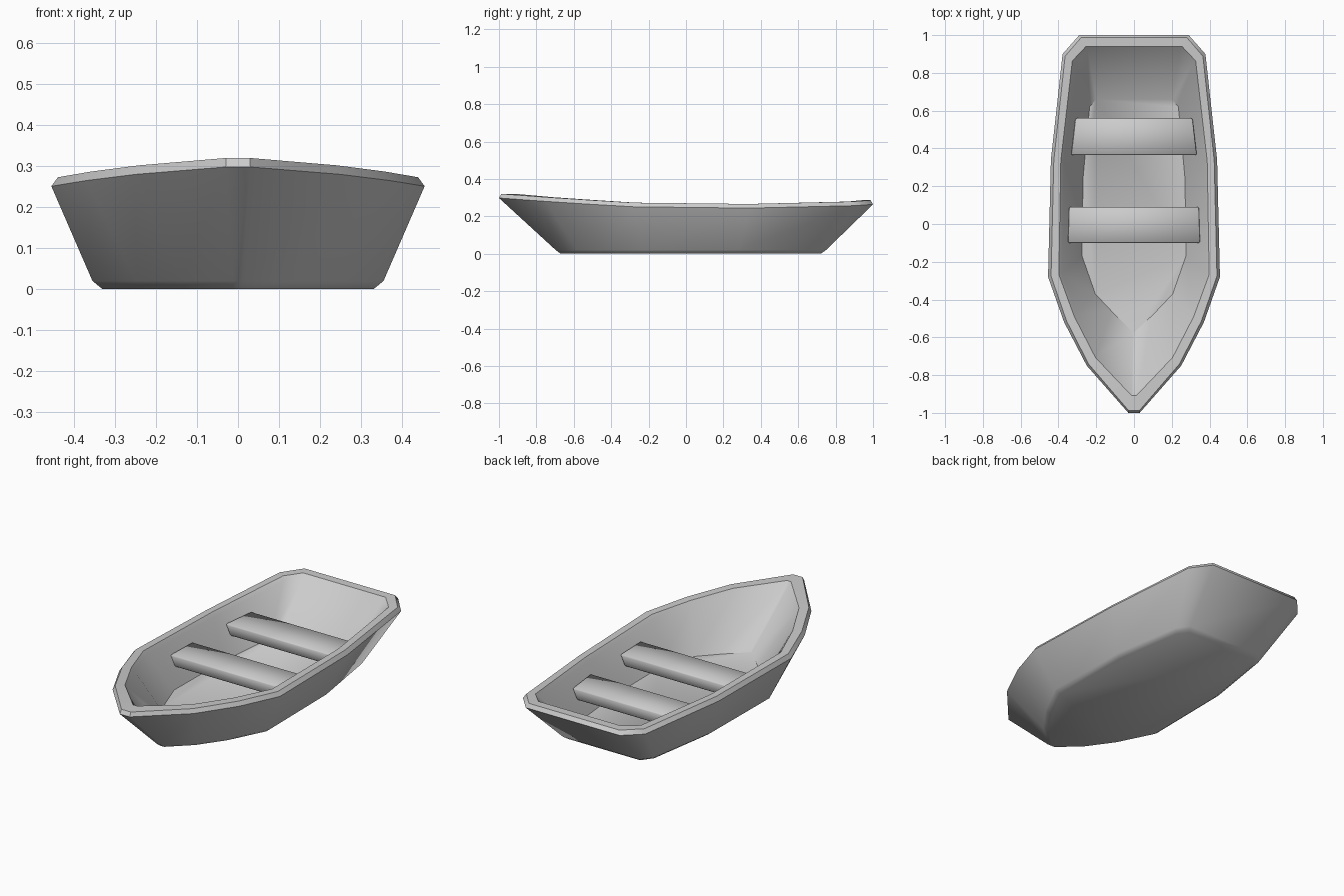
import bpy
import bmesh

if "Cube" in bpy.data.objects:
    bpy.data.objects.remove(bpy.data.objects["Cube"])


def make_object(name, bm, angle):
    bmesh.ops.recalc_face_normals(bm, faces=bm.faces)
    mesh = bpy.data.meshes.new(name)
    bm.to_mesh(mesh)
    bm.free()
    obj = bpy.data.objects.new(name, mesh)
    bpy.context.collection.objects.link(obj)
    bpy.ops.object.select_all(action='DESELECT')
    obj.select_set(True)
    bpy.context.view_layer.objects.active = obj
    bpy.ops.object.shade_smooth_by_angle(angle=angle)
    return obj


# Half outlines, bow to stern (x, y)
RIM = [(0.03, -1.0), (0.25, -0.75), (0.37, -0.52), (0.455, -0.28),
       (0.44, 0.34), (0.378, 0.90), (0.29, 1.0)]
INNER = [(0.012, -0.90), (0.20, -0.70), (0.31, -0.485), (0.39, -0.265),
         (0.38, 0.33), (0.32, 0.855), (0.25, 0.93)]
FLOOR = [(0.004, -0.575), (0.12, -0.46), (0.205, -0.37), (0.275, -0.17),
         (0.27, 0.24), (0.235, 0.62), (0.20, 0.66)]
BOTTOM = [(0.012, -0.67), (0.13, -0.56), (0.23, -0.42), (0.33, -0.22),
          (0.325, 0.27), (0.265, 0.66), (0.22, 0.72)]
SHEER = [0.32, 0.302, 0.287, 0.273, 0.266, 0.279, 0.286]


def ring(outline, z, sx=1.0, sy=1.0, sheer=False):
    half = [(x * sx, y * sy, z + (SHEER[i] if sheer else 0))
            for i, (x, y) in enumerate(outline)]
    return half + [(-x, y, h) for x, y, h in reversed(half)]


# Hull: outer skin, chamfered rim, inner skin and floor
rings = [
    ring(BOTTOM, 0.0),
    ring(BOTTOM, 0.02, 1.075, 1.04),
    ring(RIM, -0.022, sheer=True),
    ring(RIM, 0.0, 0.965, 0.987, sheer=True),
    ring(INNER, 0.0, 1.02, 1.01, sheer=True),
    ring(INNER, -0.02, 0.98, 0.99, sheer=True),
    ring(FLOOR, 0.05),
]
bm = bmesh.new()
loops = [[bm.verts.new(p) for p in r] for r in rings]
count = len(loops[0])
for a, b in zip(loops, loops[1:]):
    for i in range(count):
        j = (i + 1) % count
        bm.faces.new((a[i], a[j], b[j], b[i]))
bm.faces.new(loops[0])
bm.faces.new(loops[-1])
make_object("hull", bm, 0.75)


# Bench seats with ends following the sloping sides
def seat(name, y0, y1, w0, w1, top=0.20, thick=0.06, inset=0.028):
    bm = bmesh.new()
    for z, d in ((top, 0.0), (top - thick, inset)):
        for s in (-1, 1):
            bm.verts.new((s * (w0 - d), y0, z))
            bm.verts.new((s * (w1 - d), y1, z))
    bmesh.ops.convex_hull(bm, input=bm.verts)
    bmesh.ops.dissolve_limit(bm, angle_limit=0.02, verts=bm.verts, edges=bm.edges)
    bmesh.ops.bevel(bm, geom=list(bm.edges), offset=0.006, segments=1,
                    affect='EDGES')
    make_object(name, bm, 0.9)


seat("front_seat", -0.10, 0.09, 0.352, 0.346)
seat("rear_seat", 0.365, 0.56, 0.335, 0.312)
